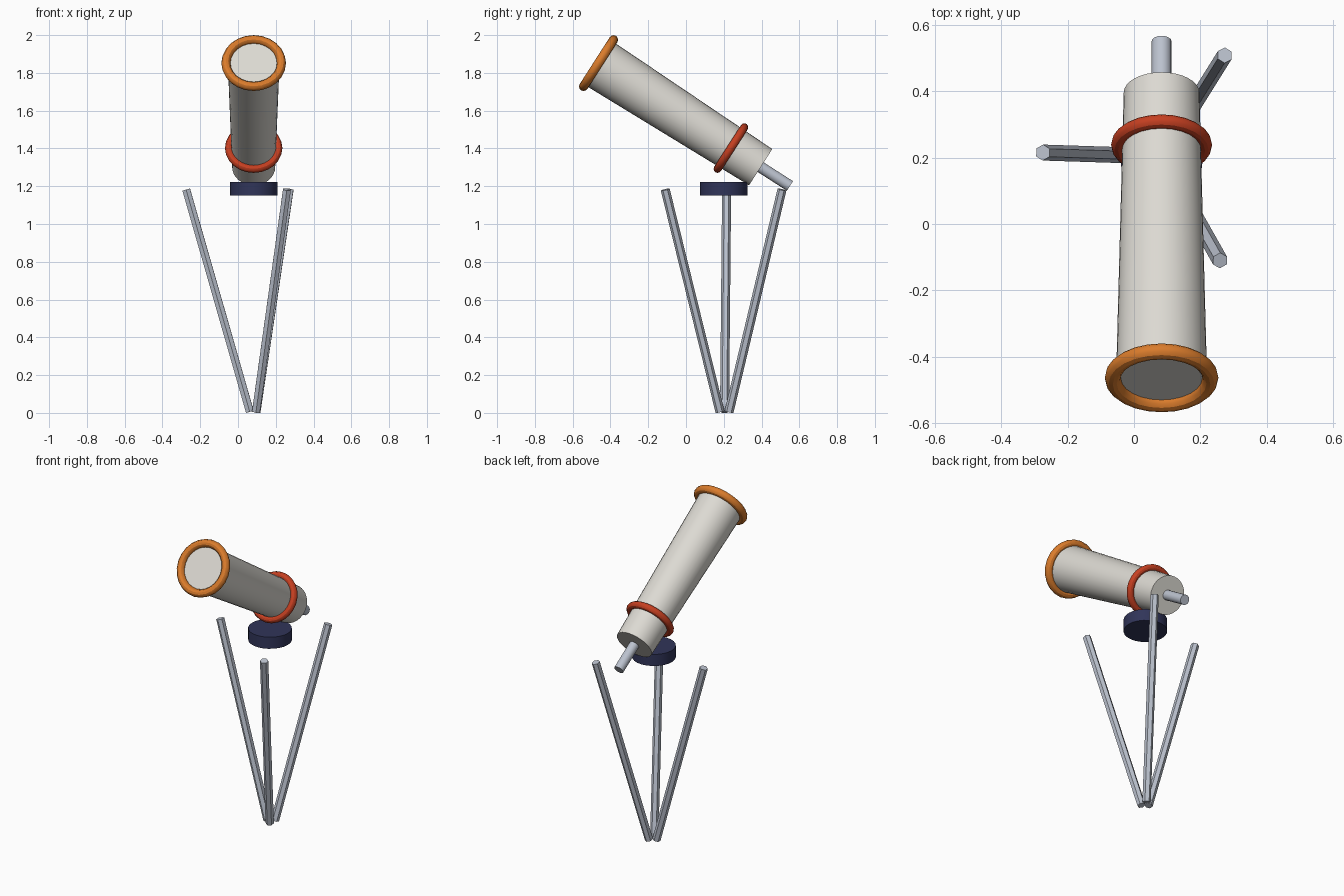
import bpy
from math import radians
from mathutils import Vector

cube = bpy.data.objects.get("Cube")
if cube:
    bpy.data.objects.remove(cube, do_unlink=True)


def material(name, rgb):
    mat = bpy.data.materials.new(name)
    mat.use_nodes = True
    color = (*rgb, 1.0)
    mat.diffuse_color = color
    mat.node_tree.nodes["Principled BSDF"].inputs["Base Color"].default_value = color
    return mat


cream = material("warm_white", (0.72, 0.70, 0.65))
orange = material("orange", (0.70, 0.20, 0.025))
red = material("red", (0.56, 0.05, 0.015))
navy = material("navy", (0.03, 0.035, 0.10))
steel = material("steel_grey", (0.50, 0.54, 0.62))


def finish(name, mat, direction, up="Y"):
    obj = bpy.context.object
    obj.name = name
    obj.rotation_mode = "QUATERNION"
    obj.rotation_quaternion = direction.to_track_quat("Z", up)
    obj.data.materials.append(mat)
    bpy.ops.object.shade_smooth_by_angle(angle=radians(30))
    return obj


def rod(name, mat, start, end, r1, r2, sides, up="Y"):
    """Straight or tapered cylinder between two points."""
    axis = end - start
    bpy.ops.mesh.primitive_cone_add(vertices=sides, radius1=r1, radius2=r2,
                                    depth=axis.length, location=(start + end) / 2)
    return finish(name, mat, axis, up)


def ring(name, mat, center, axis, major, minor):
    bpy.ops.mesh.primitive_torus_add(location=center, major_radius=major, minor_radius=minor,
                                     major_segments=24, minor_segments=12)
    return finish(name, mat, axis)


# Tilted optical tube with its rings and eyepiece, all on one axis
aim = Vector((0, -0.8415, 0.5403))
front = Vector((0.083, -0.463, 1.852))
back = front - aim * 1.02
rod("main_tube", cream, back, front, 0.114, 0.137, 32)
ring("front_ring", orange, front, aim, 0.147, 0.024)
ring("focus_ring", red, back + aim * 0.187, aim, 0.131, 0.021)
rod("eyepiece", steel, back - aim * 0.184, back, 0.03, 0.03, 16)

# Mount disc
rod("mount_disc", navy, Vector((0.083, 0.2, 1.15)), Vector((0.083, 0.2, 1.223)),
    0.125, 0.125, 24)

# Three six-sided legs that meet at the ground and spread upward
legs = {
    "right_leg": ((0.063, 0.204), (-0.274, 0.215)),
    "front_left_leg": ((0.095, 0.18), (0.259, -0.11)),
    "back_left_leg": ((0.098, 0.228), (0.273, 0.508)),
}
for name, (foot, top) in legs.items():
    rod(name, steel, Vector((*foot, 0.006)), Vector((*top, 1.182)), 0.024, 0.024, 6, up="X")
